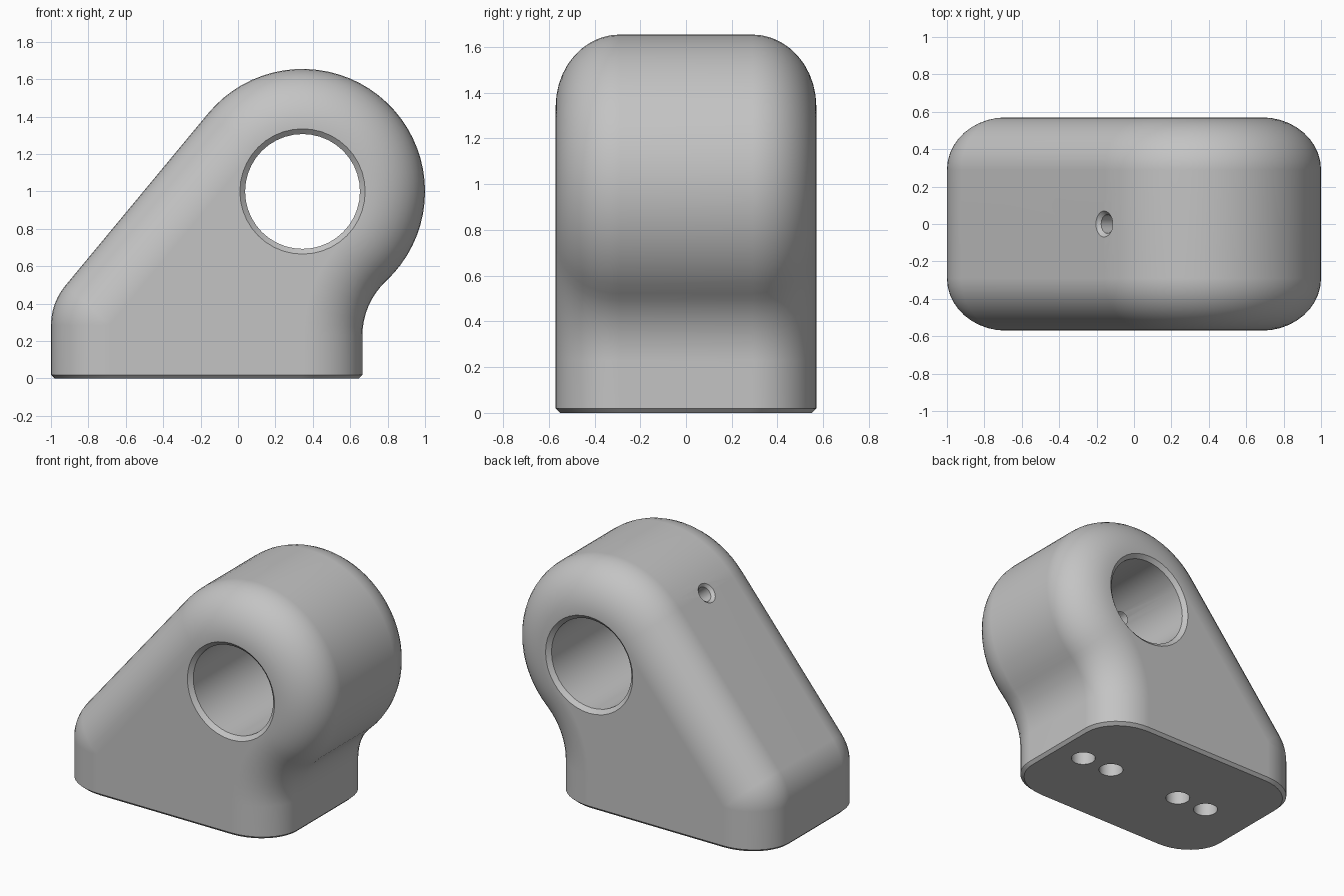
import bpy, bmesh, math
from mathutils import Vector

if "Cube" in bpy.data.objects:
    bpy.data.objects.remove(bpy.data.objects["Cube"], do_unlink=True)

# Main dimensions
EYE, EYE_R = Vector((0.345, 1.0)), 0.655
LEFT, RIGHT, HALF_DEPTH = -1.0, 0.665, 0.57
TOE_R, NECK_R = 0.33, 0.40
EDGE_IN, EDGE_DEPTH = 0.315, 0.28
CHAMFER = 0.02
SLOPE = math.radians(140.3)
NORMAL = Vector((math.cos(SLOPE), 0, math.sin(SLOPE)))

grey = bpy.data.materials.new("cast_grey")
grey.use_nodes = True
colour = (0.55, 0.55, 0.55, 1)
grey.diffuse_color = colour
grey.node_tree.nodes["Principled BSDF"].inputs["Base Color"].default_value = colour


def arc(centre, radius, start, end, steps):
    return [(centre[0] + radius * math.cos(a), centre[1] + radius * math.sin(a))
            for a in (start + (end - start) * i / steps for i in range(steps + 1))]


def side_profile(d):
    """Side outline moved inwards by d, open along the base."""
    toe = (LEFT + TOE_R, 0.285)
    neck_x = RIGHT + NECK_R
    reach = EYE_R + NECK_R
    drop = math.sqrt(reach ** 2 - (neck_x - EYE.x) ** 2)
    neck = (neck_x, EYE.y - drop)
    low = math.atan2(-drop, neck_x - EYE.x)
    return ([(LEFT + d, CHAMFER)]
            + arc(toe, TOE_R - d, math.pi, SLOPE, 6)
            + arc(EYE, EYE_R - d, SLOPE, low, 36)
            + arc(neck, NECK_R + d, math.pi + low, math.pi, 8)
            + [(RIGHT - d, CHAMFER)])


def finish(name, bm):
    bmesh.ops.recalc_face_normals(bm, faces=bm.faces)
    mesh = bpy.data.meshes.new(name)
    bm.to_mesh(mesh)
    bm.free()
    obj = bpy.data.objects.new(name, mesh)
    bpy.context.collection.objects.link(obj)
    mesh.materials.append(grey)
    return obj


def make_body():
    bm = bmesh.new()
    # Stacked outlines that shrink towards both faces to round the edges
    steps = 10
    half = [(EDGE_IN * (1 - math.cos(a)), HALF_DEPTH - EDGE_DEPTH * (1 - math.sin(a)))
            for a in (math.pi / 2 * i / steps for i in range(steps + 1))]
    layers = [(d, -y) for d, y in reversed(half)] + half
    rings = [[bm.verts.new((x, y, z)) for x, z in side_profile(d)] for d, y in layers]
    for lower, upper in zip(rings, rings[1:]):
        for i in range(len(lower) - 1):
            bm.faces.new((lower[i], lower[i + 1], upper[i + 1], upper[i]))
    bm.faces.new(rings[0])
    bm.faces.new(rings[-1])
    # Chamfered base
    rim = [e for e in bm.edges if e.is_boundary]
    new = bmesh.ops.extrude_edge_only(bm, edges=rim)["geom"]
    mid, half_x = (LEFT + RIGHT) / 2, (RIGHT - LEFT) / 2
    for v in (g for g in new if isinstance(g, bmesh.types.BMVert)):
        v.co.x = mid + (v.co.x - mid) * (1 - CHAMFER / half_x)
        v.co.y *= 1 - CHAMFER / HALF_DEPTH
        v.co.z = 0
    bmesh.ops.holes_fill(bm, edges=[e for e in bm.edges if e.is_boundary], sides=0)
    return finish("bracket_body", bm)


def cut(body, name, profile, location, axis, sides=32):
    """Subtract a turned cutter; profile holds (height along axis, radius)."""
    bm = bmesh.new()
    rings = [[bm.verts.new((x, y, h)) for x, y in arc((0, 0), r, 0, math.tau, sides)[:-1]]
             for h, r in profile]
    for a, b in zip(rings, rings[1:]):
        for i in range(sides):
            j = (i + 1) % sides
            bm.faces.new((a[i], a[j], b[j], b[i]))
    bm.faces.new(rings[0])
    bm.faces.new(rings[-1])
    cutter = finish(name, bm)
    cutter.hide_render = True
    cutter.rotation_mode = "QUATERNION"
    cutter.rotation_quaternion = Vector(axis).to_track_quat("Z", "Y")
    cutter.location = location
    bpy.context.view_layer.update()
    mod = body.modifiers.new(name, "BOOLEAN")
    mod.operation, mod.solver, mod.object = "DIFFERENCE", "EXACT", cutter
    bpy.ops.object.modifier_apply(modifier=mod.name)
    bpy.data.objects.remove(cutter, do_unlink=True)


body = make_body()
bpy.context.view_layer.objects.active = body
body.select_set(True)

# Main bore with chamfered mouths
bore = [(0.545, 0.307), (HALF_DEPTH, 0.335), (0.7, 0.335)]
cut(body, "bore_cutter", [(-h, r) for h, r in reversed(bore)] + bore,
    (EYE.x, 0, EYE.y), (0, 1, 0), 40)

# Countersunk oil hole from the slope into the bore
cut(body, "oil_hole_cutter", [(-0.5, 0.05), (-0.02, 0.05), (0, 0.07), (0.1, 0.07)],
    Vector((EYE.x, 0, EYE.y)) + NORMAL * EYE_R, NORMAL, 24)

# Blind mounting holes in the base
for x in (-0.62, -0.38, 0.2, 0.44):
    cut(body, "mounting_hole_cutter", [(-0.1, 0.08), (0.4, 0.08)], (x, 0, 0), (0, 0, 1), 24)

# Smooth shading with crisp hole rims
bpy.ops.object.shade_smooth_by_angle(angle=math.radians(30))
weighted = body.modifiers.new("weighted_normals", "WEIGHTED_NORMAL")
weighted.keep_sharp = True
